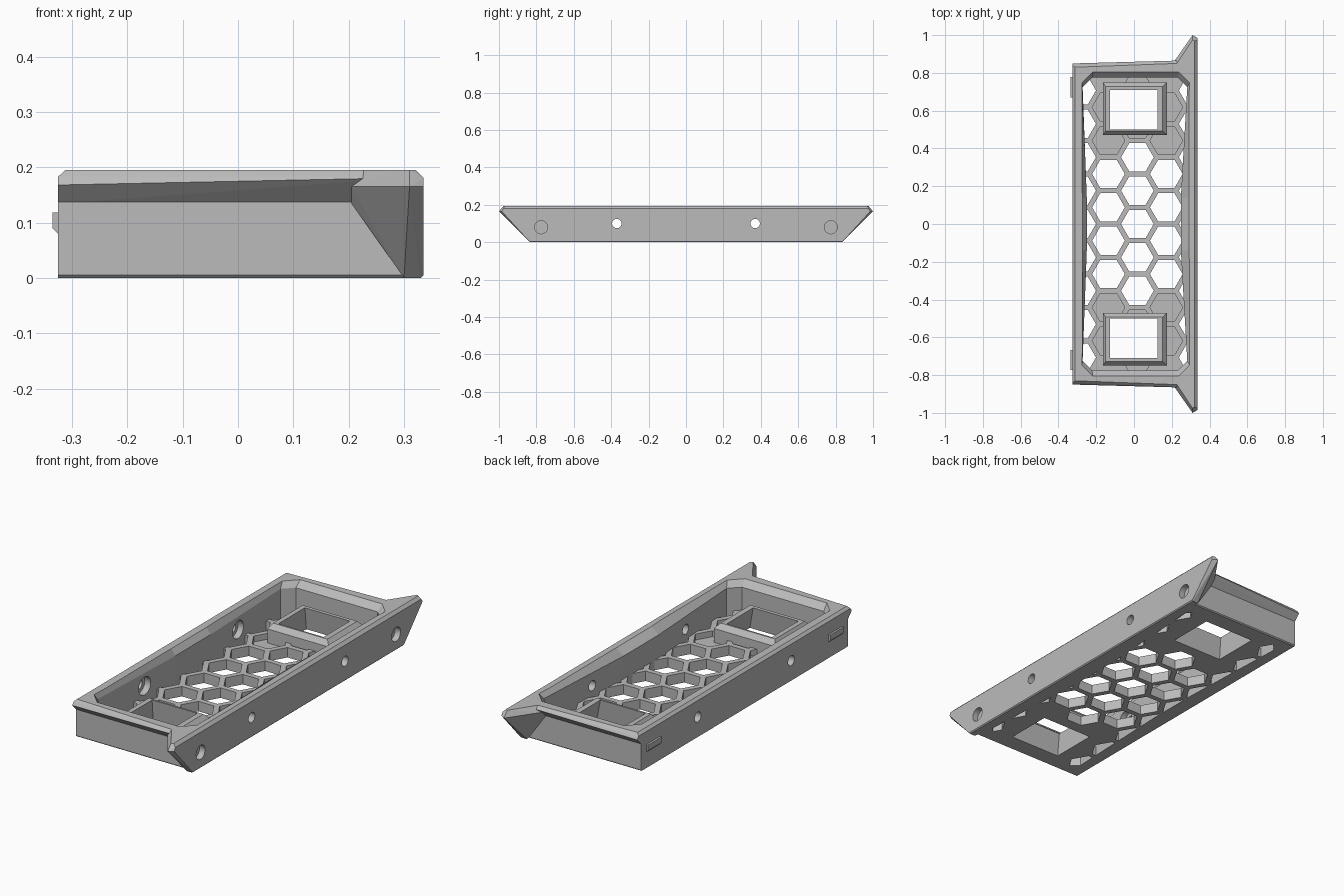
import bpy, bmesh, math
from mathutils import Matrix

if "Cube" in bpy.data.objects:
    bpy.data.objects.remove(bpy.data.objects["Cube"])

grey = bpy.data.materials.new("grey plastic")
grey.diffuse_color = (0.5, 0.5, 0.5, 1)
grey.use_nodes = True
grey.node_tree.nodes["Principled BSDF"].inputs["Base Color"].default_value = grey.diffuse_color


def finish(bm, name):
    bmesh.ops.recalc_face_normals(bm, faces=bm.faces)
    me = bpy.data.meshes.new(name)
    bm.to_mesh(me)
    bm.free()
    me.materials.append(grey)
    ob = bpy.data.objects.new(name, me)
    bpy.context.collection.objects.link(ob)
    return ob


def hull(name, pts, mirror=False):
    """Convex solid; mirror repeats the points on the other end (-y)."""
    bm = bmesh.new()
    for x, y, z in pts:
        bm.verts.new((x, y, z))
        if mirror:
            bm.verts.new((x, -y, z))
    bmesh.ops.convex_hull(bm, input=bm.verts)
    bmesh.ops.dissolve_limit(bm, angle_limit=0.002, verts=bm.verts, edges=bm.edges)
    return finish(bm, name)


def box(name, x0, x1, y0, y1, z0, z1):
    return hull(name, [(x, y, z) for x in (x0, x1) for y in (y0, y1) for z in (z0, z1)])


def rod(name, x0, x1, y, z, r):
    """Cylinder along x."""
    bm = bmesh.new()
    m = Matrix.Translation(((x0 + x1) / 2, y, z)) @ Matrix.Rotation(math.pi / 2, 4, 'Y')
    bmesh.ops.create_cone(bm, cap_ends=True, segments=32, radius1=r, radius2=r,
                          depth=x1 - x0, matrix=m)
    return finish(bm, name)


def loft(name, rings):
    bm = bmesh.new()
    loops = [[bm.verts.new(p) for p in ring] for ring in rings]
    n = len(loops[0])
    for a, b in zip(loops, loops[1:]):
        for i in range(n):
            bm.faces.new((a[i], a[(i + 1) % n], b[(i + 1) % n], b[i]))
    bm.faces.new(loops[0])
    bm.faces.new(loops[-1])
    return finish(bm, name)


def boolean(ob, other, op='DIFFERENCE', keep=False):
    mod = ob.modifiers.new("cut", 'BOOLEAN')
    mod.object, mod.operation, mod.solver = other, op, 'EXACT'
    bpy.context.view_layer.objects.active = ob
    bpy.ops.object.modifier_apply(modifier=mod.name)
    if not keep:
        bpy.data.objects.remove(other)


# Cavity: chamfered mouth, side walls thickened towards the middle
def cavity_ring(z, xl, xr, y, c, bulge_l, bulge_r):
    m = 0.14
    return [(px, py, z) for px, py in (
        (xl, y - c), (xl + bulge_l, m), (xl + bulge_l, -m), (xl, c - y),
        (xl + c, -y), (xr - c, -y),
        (xr, c - y), (xr - bulge_r, -m), (xr - bulge_r, m), (xr, y - c),
        (xr - c, y), (xl + c, y))]


cavity = loft("cavity", [
    cavity_ring(-0.02, -0.272, 0.282, 0.775, 0.05, 0.022, 0.034),
    cavity_ring(0.165, -0.272, 0.282, 0.775, 0.05, 0.022, 0.034),
    cavity_ring(0.2, -0.277, 0.297, 0.81, 0.06, 0, 0)])

# Outer wall: lower body, flared end lips, side plate with pointed ears
wall = hull("tray_wall", [(x, y, z) for x in (-0.325, 0.31)
                          for y, z in ((0.815, 0), (0.82, 0.005), (0.82, 0.15))], True)
lip = hull("end_lip", [
    (-0.325, 0.817, 0.134), (0.3, 0.817, 0.134), (-0.325, 0.85, 0.168),
    (0.3, 0.867, 0.181), (-0.325, 0.84, 0.183), (-0.312, 0.83, 0.195),
    (0.3, 0.853, 0.195)], True)
plate = hull("side_plate", [
    (0.3, 0.835, 0), (0.33, 0.835, 0), (0.335, 0.838, 0.005),
    (0.205, 0.82, 0.135), (0.205, 0.85, 0.165), (0.31, 1.0, 0.165),
    (0.335, 0.985, 0.165), (0.335, 0.975, 0.181), (0.22, 0.84, 0.195),
    (0.31, 0.975, 0.195), (0.321, 0.968, 0.195)], True)
boolean(wall, lip, 'UNION')
boolean(wall, plate, 'UNION')
boolean(wall, cavity, keep=True)

# Screw holes, counterbores and blind round pockets
for s in (-1, 1):
    boolean(wall, rod("screw_hole", -0.4, 0.4, s * 0.37, 0.1, 0.025))
    boolean(wall, rod("counterbore", -0.29, -0.2, s * 0.37, 0.1, 0.045))
    boolean(wall, rod("pocket", 0.305, 0.4, s * 0.775, 0.08, 0.035))

# Honeycomb floor: open cells in the middle, shallow cells near the sockets
floor = box("honeycomb_floor", -0.32, 0.32, -0.8, 0.8, 0, 0.05)
boolean(floor, cavity, 'INTERSECT')
PITCH, CX = 0.1767, 0.018
bm = bmesh.new()
for col in range(-2, 3):
    for row in range(-5, 6):
        x = CX + col * PITCH * math.sqrt(0.75)
        y = (row + 0.5 * (col % 2)) * PITCH
        if abs(y) > 0.72:
            continue
        shallow = abs(y) > 0.43 and abs(col) < 2
        z0 = 0.02 if shallow else -0.02
        bmesh.ops.create_cone(bm, cap_ends=True, segments=6, radius1=0.0866, radius2=0.0866,
                              depth=0.1 - z0, matrix=Matrix.Translation((x, y, (0.1 + z0) / 2))
                              @ Matrix.Rotation(math.pi / 2, 4, 'Z'))
boolean(floor, finish(bm, "cells"))

# Raised sockets with a bevelled rim and a flared window
for s, name in ((1, "back_socket"), (-1, "front_socket")):
    sock = hull(name, [(x, s * y, z) for x0, x1, y0, y1, z in (
        (-0.165, 0.175, 0.47, 0.75, 0.005), (-0.165, 0.175, 0.47, 0.75, 0.09),
        (-0.15, 0.152, 0.492, 0.728, 0.115)) for x in (x0, x1) for y in (y0, y1)])
    window = hull("window", [(x, s * y, z) for x0, x1, y0, y1, z in (
        (-0.13, 0.16, 0.485, 0.73, -0.02), (-0.125, 0.115, 0.505, 0.705, 0.08),
        (-0.125, 0.115, 0.505, 0.705, 0.15)) for x in (x0, x1) for y in (y0, y1)])
    boolean(floor, window, keep=True)
    boolean(sock, window)

# Clip tabs on the left wall
for y, name in ((0.725, "back_tab"), (-0.72, "front_tab")):
    hull(name, [(x, y + d, z) for d in (-0.054, 0.054) for x, z in (
        (-0.32, 0.075), (-0.335, 0.09), (-0.335, 0.118), (-0.32, 0.118))])
